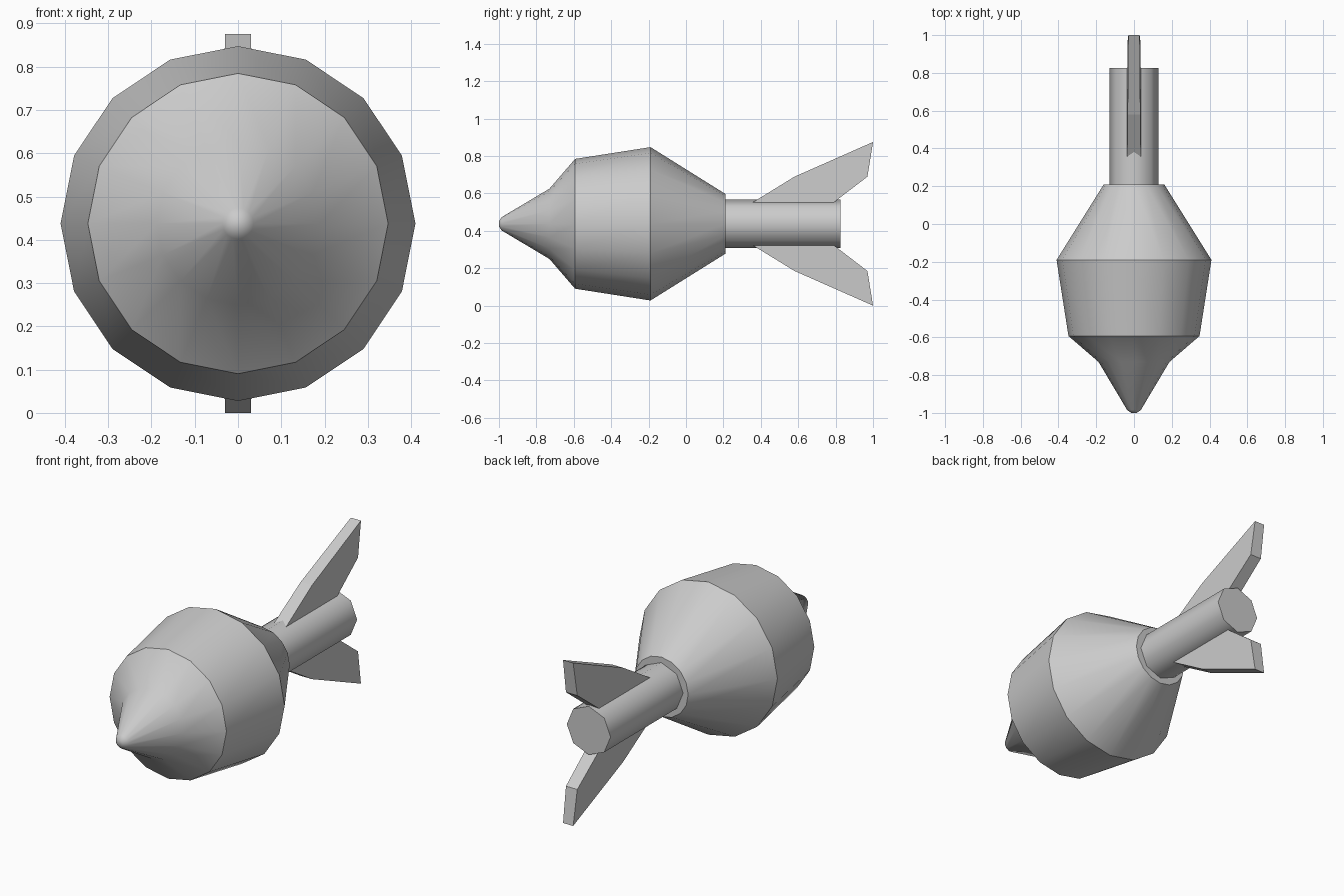
import bpy, bmesh, math
from mathutils import Vector

if "Cube" in bpy.data.objects:
    bpy.data.objects.remove(bpy.data.objects["Cube"])

AXIS_Z = 0.4375
grey = bpy.data.materials.new("plain grey")
grey.diffuse_color = (0.6, 0.6, 0.6, 1)
grey.use_nodes = True
grey.node_tree.nodes["Principled BSDF"].inputs["Base Color"].default_value = grey.diffuse_color


def finish(bm, name, smooth_angle=None):
    """Turn a bmesh into a named object with the grey material."""
    bmesh.ops.recalc_face_normals(bm, faces=bm.faces)
    mesh = bpy.data.meshes.new(name)
    bm.to_mesh(mesh)
    bm.free()
    mesh.materials.append(grey)
    obj = bpy.data.objects.new(name, mesh)
    bpy.context.collection.objects.link(obj)
    if smooth_angle:
        bpy.ops.object.select_all(action='DESELECT')
        obj.select_set(True)
        bpy.context.view_layer.objects.active = obj
        bpy.ops.object.shade_smooth_by_angle(angle=math.radians(smooth_angle))
    return obj


def lathe(name, profile, sides, smooth_angle):
    """Rings of (y, radius) along the y axis, capped at both ends."""
    bm = bmesh.new()
    rings = []
    for y, r in profile:
        angles = [math.tau * i / sides for i in range(sides)]
        rings.append([bm.verts.new((r * math.cos(a), y, AXIS_Z + r * math.sin(a)))
                      for a in angles])
    for a, b in zip(rings, rings[1:]):
        for i in range(sides):
            j = (i + 1) % sides
            bm.faces.new((a[i], a[j], b[j], b[i]))
    bm.faces.new(rings[0])
    bm.faces.new(rings[-1])
    return finish(bm, name, smooth_angle)


def fin(name, side):
    """Swept plate, slightly thicker at the root; side is +1 (top) or -1."""
    outline = [(0.30, 0.08), (0.58, 0.252), (1.0, 0.4375), (0.97, 0.252), (0.745, 0.08)]
    bm = bmesh.new()
    layers = []
    for sx in (-1, 1):
        layers.append([bm.verts.new((sx * (0.037 - 0.007 * (h - 0.08) / 0.3575), y,
                                     AXIS_Z + side * h)) for y, h in outline])
    left, right = layers
    bm.faces.new(left)
    bm.faces.new(right)
    for i in range(len(outline)):
        j = (i + 1) % len(outline)
        bm.faces.new((left[i], left[j], right[j], right[i]))
    return finish(bm, name)


# Bulbous body with pointed nose
lathe("body", [(-1.0, 0.014), (-0.985, 0.036), (-0.73, 0.188), (-0.593, 0.347),
               (-0.19, 0.41), (0.21, 0.16)], 16, 35)

# Tail tube
lathe("tail_tube", [(0.15, 0.13), (0.825, 0.13)], 8, 50)

# Tail fins above and below
fin("upper_fin", 1)
fin("lower_fin", -1)
